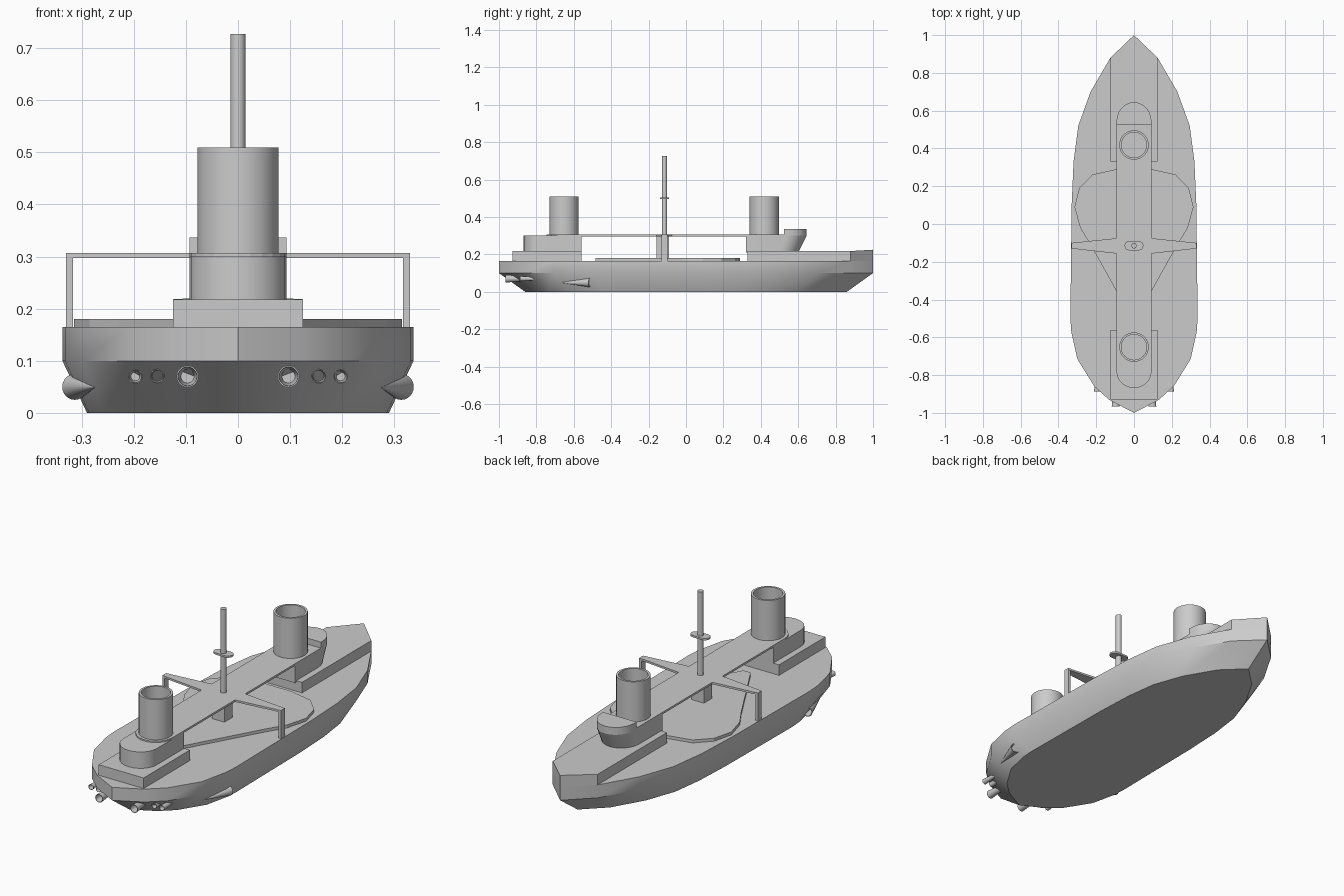
import bpy, math
from mathutils import Vector

if "Cube" in bpy.data.objects:
    bpy.data.objects.remove(bpy.data.objects["Cube"])


def make(name, verts, faces, smooth=False):
    me = bpy.data.meshes.new(name)
    me.from_pydata(verts, [], faces)
    ob = bpy.data.objects.new(name, me)
    bpy.context.collection.objects.link(ob)
    if smooth:
        bpy.ops.object.select_all(action='DESELECT')
        ob.select_set(True)
        bpy.context.view_layer.objects.active = ob
        bpy.ops.object.shade_smooth_by_angle(angle=math.radians(35))
    return ob


def loft(name, rings, smooth=False):
    """Closed solid through counter-clockwise rings listed from bottom to top."""
    n = len(rings[0])
    verts = [p for r in rings for p in r]
    faces = [tuple(range(n - 1, -1, -1)),
             tuple(range(len(verts) - n, len(verts)))]
    for k in range(len(rings) - 1):
        for i in range(n):
            j = (i + 1) % n
            faces.append((k * n + i, k * n + j, k * n + n + j, k * n + n + i))
    return make(name, verts, faces, smooth)


def level(pts, z, s=1.0):
    return [(x * s, y * s, z) for x, y in pts]


def prism(name, pts, z0, z1, smooth=False):
    return loft(name, [level(pts, z0), level(pts, z1)], smooth)


def mirrored(half):
    """Right-hand outline from stern to bow, completed on the left."""
    return half + [(-x, y) for x, y in reversed(half) if x > 0]


def box(name, x0, x1, y0, y1, z0, z1):
    return prism(name, [(x0, y0), (x1, y0), (x1, y1), (x0, y1)], z0, z1)


def round_end(w, flat_y, shoulder_y, tip_y, n=12):
    """Outline with a flat edge at flat_y and an elliptical end at tip_y."""
    arc = [(w * math.cos(math.pi * i / n),
            shoulder_y + (tip_y - shoulder_y) * math.sin(math.pi * i / n))
           for i in range(n + 1)]
    pts = arc + [(-w, flat_y), (w, flat_y)]
    return pts if tip_y > flat_y else pts[::-1]


def lathe(name, profile, start, axis, n=32):
    """Revolve (radius, distance) pairs about an axis; caps both ends."""
    q = Vector(axis).to_track_quat('Z', 'Y')
    rings = [[tuple(Vector(start) + q @ Vector((r * math.cos(2 * math.pi * i / n),
                                               r * math.sin(2 * math.pi * i / n), h)))
              for i in range(n)] for r, h in profile]
    return loft(name, rings, True)


# Hull: upright upper strake, lower part drawn in to a flat bottom
hull = mirrored([(0, -1), (0.13, -0.932), (0.21, -0.86), (0.3, -0.715),
                 (0.332, -0.57), (0.337, -0.5), (0.33, 0.1), (0.32, 0.33),
                 (0.295, 0.52), (0.23, 0.7), (0.125, 0.88), (0, 1)])
loft("hull", [level(hull, 0, 0.86), level(hull, 0.1), level(hull, 0.165)], True)

# Raised decks at bow and stern
fore = mirrored([(0.125, 0.33), (0.125, 0.88), (0, 1)])
loft("bow_deck", [level(fore, 0.16),
                  [(x, y, 0.225 if y > 0.95 else 0.218) for x, y in fore]])
box("stern_deck", -0.125, 0.125, -0.928, -0.56, 0.16, 0.218)

# Deck houses, the forward one leaning out below the bridge
W = 0.093
prism("aft_house", round_end(W, -0.56, -0.78, -0.868), 0.21, 0.3, True)
loft("fore_house", [level(round_end(W, 0.32, 0.5, 0.6), 0.21),
                    level(round_end(W, 0.32, 0.54, 0.645), 0.3)], True)
prism("bridge_screen", round_end(W, 0.525, 0.54, 0.645), 0.3, 0.337, True)

# Flat platform on the main deck
prism("deck_platform", mirrored([(0.02, -0.485), (0.093, -0.355), (0.23, -0.11),
                                 (0.285, -0.02), (0.315, 0.09), (0.29, 0.19),
                                 (0.22, 0.262), (0.093, 0.29)]), 0.16, 0.18)

# Long catwalk with side wings and supports
prism("catwalk", round_end(W, 0.53, -0.65, -0.745), 0.297, 0.307)
box("catwalk_support", -0.035, 0.035, -0.158, -0.092, 0.165, 0.298)
for s, side in ((1, "right"), (-1, "left")):
    wing = [(0.09 * s, -0.157), (0.33 * s, -0.13), (0.33 * s, -0.1), (0.09 * s, -0.075)]
    prism("wing_" + side, wing[::s], 0.297, 0.307)
    a, b = sorted((0.317 * s, 0.33 * s))
    box("wing_post_" + side, a, b, -0.13, -0.1, 0.16, 0.298)

# Mast with lookout plate
lathe("mast", [(0.0145, 0), (0.0145, 0.43)], (0, -0.115, 0.297), (0, 0, 1), 16)
plate = [(0.025 * math.cos(t) + (0.025 if i < 9 else -0.025), -0.115 + 0.025 * math.sin(t))
         for i, t in enumerate([math.pi * (k / 8 - 0.5) for k in range(9)]
                               + [math.pi * (k / 8 + 0.5) for k in range(9)])]
prism("lookout", plate, 0.496, 0.505, True)

# Open-topped funnels
for name, y in (("fore_funnel", 0.418), ("aft_funnel", -0.652)):
    lathe(name, [(0.078, 0), (0.078, 0.209), (0.067, 0.209), (0.067, 0.015)],
          (0, y, 0.3), (0, 0, 1), 40)

# Stern nozzles and tapered side scoops
for s, side in ((1, "right"), (-1, "left")):
    for i, (x, r, y) in enumerate([(0.097, 0.021, -0.965), (0.155, 0.014, -0.887),
                                   (0.197, 0.014, -0.887)]):
        lathe(f"nozzle_{side}_{i}", [(r * 0.6, 0), (r, 0.1), (r * 0.87, 0.1), (r * 0.6, 0.05)],
              (x * s, y + 0.1, 0.07), (0, -1, 0), 20)
    axis = Vector((0.038 * s, 0.155, 0))
    d = axis.length
    lathe("scoop_" + side, [(0.002, 0), (0.025, d), (0.021, d), (0.004, d * 0.25)],
          (0.275 * s, -0.67, 0.05), axis, 24)
